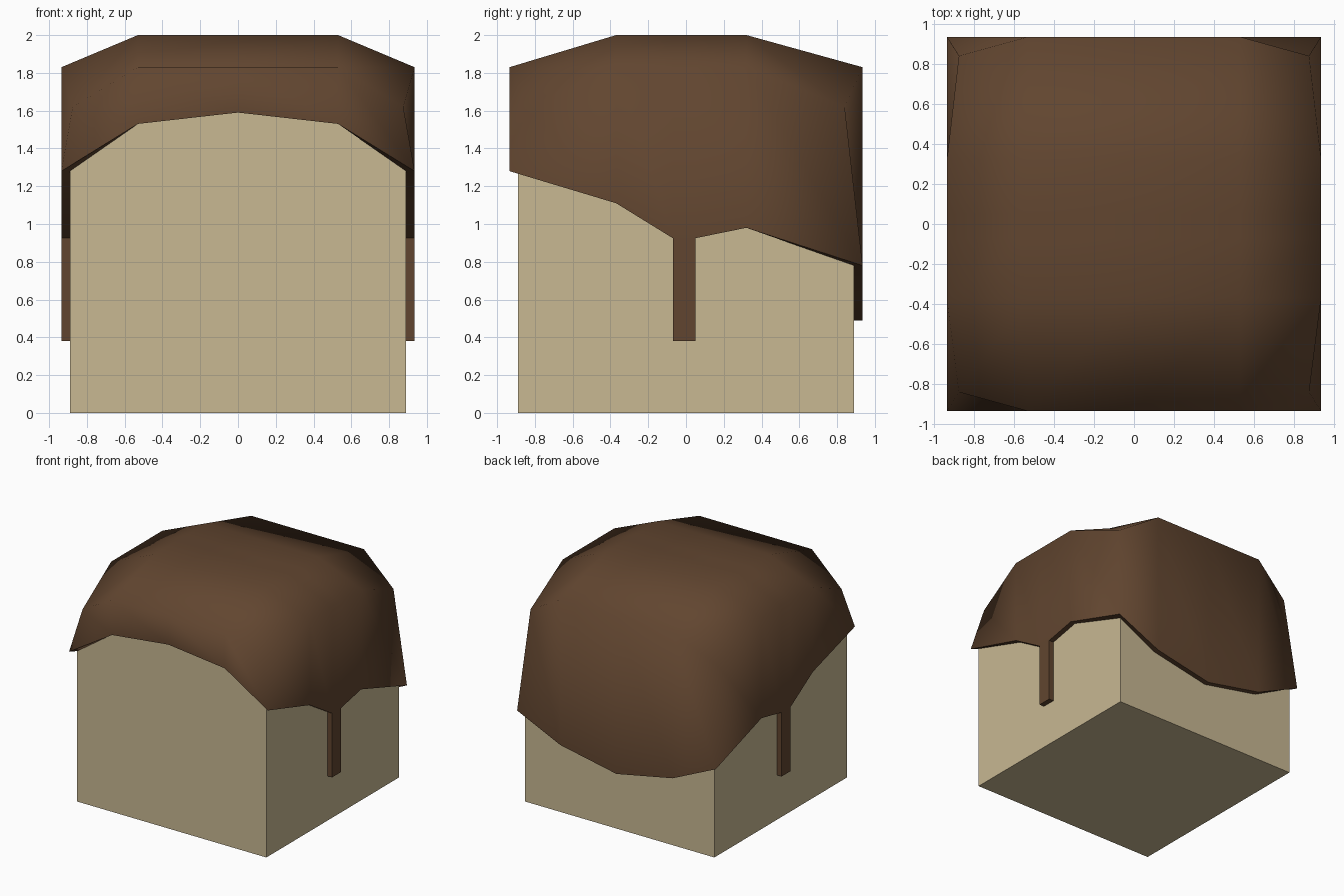
import bpy, bmesh

if "Cube" in bpy.data.objects:
    bpy.data.objects.remove(bpy.data.objects["Cube"])

OUT, INN = 0.935, 0.89          # half widths of hair shell and head
XS = [-OUT, -0.53, 0, 0.53, OUT]
YS = [-OUT, -0.37, -0.07, 0.05, 0.32, OUT]
NX, NY = len(XS) - 1, len(YS) - 1
FRONT_HEM = [1.28, 1.53, 1.59, 1.53, 1.28]
SIDE_HEM = [1.28, 1.11, 0.925, 0.925, 0.98, 0.78]
BACK_HEM = [0.78, 0.595, 0.49, 0.595, 0.78]


def material(name, color):
    m = bpy.data.materials.new(name)
    m.diffuse_color = (*color, 1)
    m.use_nodes = True
    m.node_tree.nodes["Principled BSDF"].inputs["Base Color"].default_value = m.diffuse_color
    return m


def finish(bm, name, mat, angle=None):
    bmesh.ops.recalc_face_normals(bm, faces=bm.faces)
    me = bpy.data.meshes.new(name)
    bm.to_mesh(me)
    bm.free()
    ob = bpy.data.objects.new(name, me)
    bpy.context.collection.objects.link(ob)
    me.materials.append(mat)
    if angle:
        bpy.ops.object.select_all(action='DESELECT')
        ob.select_set(True)
        bpy.context.view_layer.objects.active = ob
        bpy.ops.object.shade_smooth_by_angle(angle=angle)
    return ob


def bridge(bm, a, b):
    n = len(a)
    for k in range(n):
        bm.faces.new((a[k], a[(k + 1) % n], b[(k + 1) % n], b[k]))


def hem_z(i, j):
    if j == 0:
        return FRONT_HEM[i]
    return BACK_HEM[i] if j == NY else SIDE_HEM[j]


def crown(i, j):
    # flat top, sloped border, pulled-in corners
    ex, ey = i in (0, NX), j in (0, NY)
    if ex and ey:
        return (0.875 if i else -0.875, 0.84 if j else -0.84, 1.62)
    return (XS[i], YS[j], 1.83 if ex or ey else 2.0)


def fit(v):
    return max(-INN, min(INN, v))


# grid indices around the outline, counter-clockwise
RING = ([(i, 0) for i in range(NX)] + [(NX, j) for j in range(NY)]
        + [(i, NY) for i in range(NX, 0, -1)] + [(0, j) for j in range(NY, 0, -1)])

skin = material("skin", (0.58, 0.48, 0.29))
brown = material("hair_brown", (0.12, 0.06, 0.029))

# head: box whose walls end at the hairline, closed under the hair
bm = bmesh.new()
low = [bm.verts.new((fit(XS[i]), fit(YS[j]), 0)) for i, j in RING]
top = [bm.verts.new((fit(XS[i]), fit(YS[j]), hem_z(i, j))) for i, j in RING]
bridge(bm, low, top)
bm.faces.new(low)
mid = bm.verts.new((0, 0, 1.4))
for k in range(len(top)):
    bm.faces.new((top[k], top[(k + 1) % len(top)], mid))
finish(bm, "head", skin)

# hair: crown grid, side walls and a rim turned in to the head
bm = bmesh.new()
g = {(i, j): bm.verts.new(crown(i, j)) for i in range(NX + 1) for j in range(NY + 1)}
for i in range(NX):
    for j in range(NY):
        bm.faces.new((g[i, j], g[i + 1, j], g[i + 1, j + 1], g[i, j + 1]))
hem = [bm.verts.new((XS[i], YS[j], hem_z(i, j))) for i, j in RING]
rim = [bm.verts.new((fit(XS[i]), fit(YS[j]), hem_z(i, j))) for i, j in RING]
bridge(bm, [g[r] for r in RING], hem)
bridge(bm, hem, rim)
finish(bm, "hair", brown, 1.4)

# thin sideburn strand hanging on each side
for side, name in ((-1, "left_strand"), (1, "right_strand")):
    bm = bmesh.new()
    bmesh.ops.create_cube(bm, size=1)
    for v in bm.verts:
        v.co = (side * (OUT if v.co.x > 0 else INN),
                0.05 if v.co.y > 0 else -0.07,
                0.925 if v.co.z > 0 else 0.38)
    finish(bm, name, brown)
